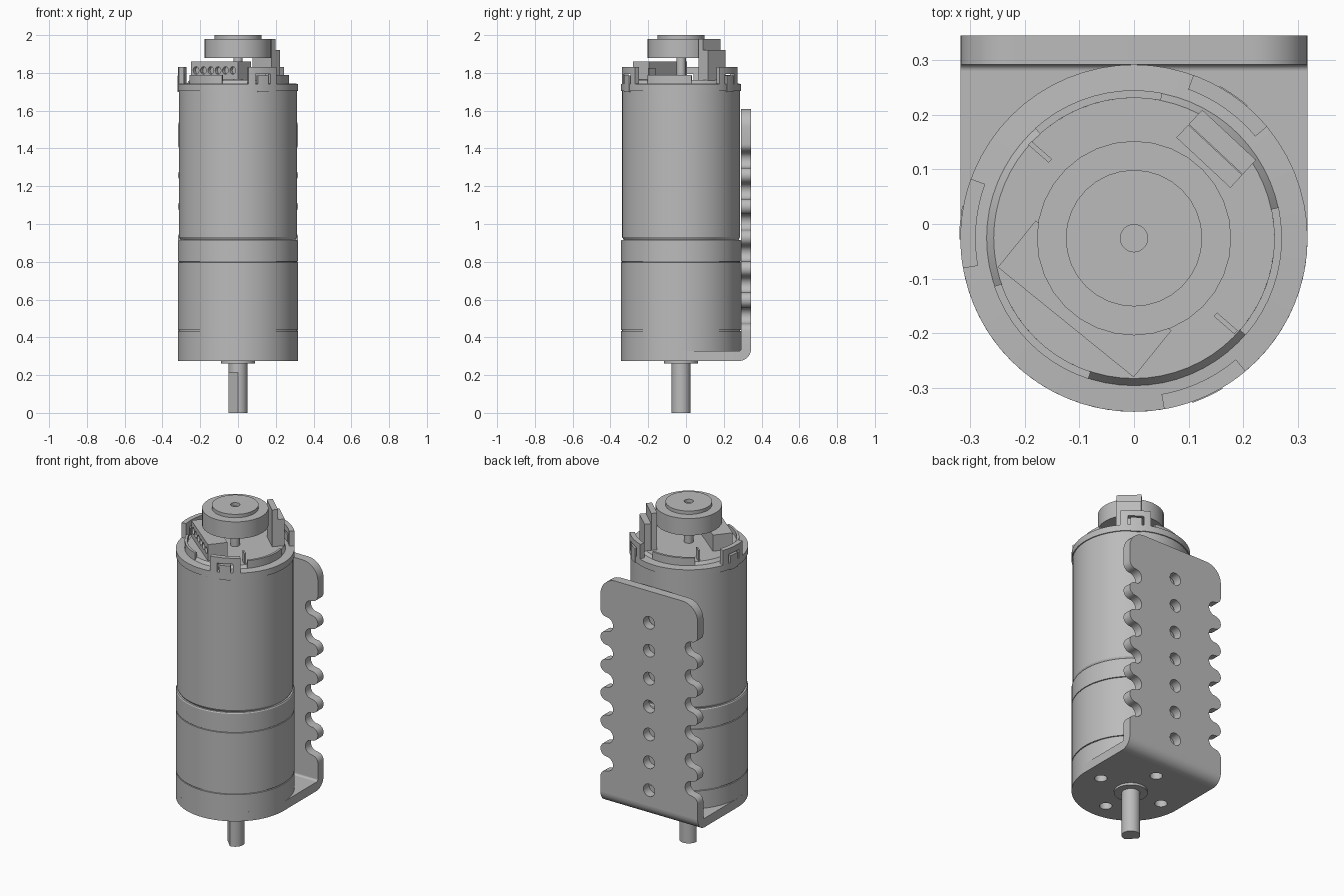
import bpy, bmesh, math
from math import sin, cos, pi, radians
from mathutils import Matrix, Vector

cube = bpy.data.objects.get("Cube")
if cube:
    bpy.data.objects.remove(cube, do_unlink=True)

grey = bpy.data.materials.new("metal_grey")
grey.use_nodes = True
tone = (0.5, 0.5, 0.5, 1)
grey.diffuse_color = tone
grey.node_tree.nodes["Principled BSDF"].inputs["Base Color"].default_value = tone

AXIS_Y = -0.026   # the motor axis sits a little forward of the centre
R = 0.318         # gearbox radius, also half the bracket width
STAND = Matrix.Rotation(pi / 2, 4, "X")   # turns a flat plate upright


def add(name, mesh, matrix=Matrix()):
    mesh.transform(matrix)
    mesh.materials.clear()
    mesh.materials.append(grey)
    obj = bpy.data.objects.new(name, mesh)
    bpy.context.collection.objects.link(obj)
    bpy.context.view_layer.objects.active = obj
    for other in bpy.context.selected_objects:
        other.select_set(False)
    obj.select_set(True)
    bpy.ops.object.shade_smooth_by_angle(angle=radians(30))
    return obj


def arc(cx, cy, r, a0, a1, n=10):
    steps = [radians(a0 + (a1 - a0) * i / n) for i in range(n + 1)]
    return [(cx + r * cos(a), cy + r * sin(a)) for a in steps]


def ring(cx, cy, r, n=20):
    return arc(cx, cy, r, 0, 360, n)[:-1]


def plate(name, loops, low, high, matrix=Matrix()):
    """Flat outline with optional holes, extruded from low to high."""
    curve = bpy.data.curves.new(name, "CURVE")
    curve.dimensions = "2D"
    curve.fill_mode = "BOTH"
    curve.extrude = (high - low) / 2
    for loop in loops:
        spline = curve.splines.new("POLY")
        spline.points.add(len(loop) - 1)
        for point, (x, y) in zip(spline.points, loop):
            point.co = (x, y, 0, 1)
        spline.use_cyclic_u = True
    temp = bpy.data.objects.new(name, curve)
    bpy.context.collection.objects.link(temp)
    bpy.context.view_layer.update()
    graph = bpy.context.evaluated_depsgraph_get()
    mesh = bpy.data.meshes.new_from_object(temp.evaluated_get(graph))
    bpy.data.objects.remove(temp, do_unlink=True)
    bm = bmesh.new()
    bm.from_mesh(mesh)
    bmesh.ops.remove_doubles(bm, verts=bm.verts, dist=0.00001)
    bmesh.ops.recalc_face_normals(bm, faces=bm.faces)
    bm.to_mesh(mesh)
    bm.free()
    return add(name, mesh, matrix @ Matrix.Translation((0, 0, (low + high) / 2)))


def lathe(name, profile, sides=64):
    """Turn (radius, height) points around the motor axis."""
    bm = bmesh.new()
    verts = [bm.verts.new((r, 0, z)) for r, z in profile]
    edges = [bm.edges.new(pair) for pair in zip(verts, verts[1:])]
    bmesh.ops.spin(bm, geom=verts + edges, cent=(0, 0, 0), axis=(0, 0, 1),
                   angle=2 * pi, steps=sides)
    bmesh.ops.remove_doubles(bm, verts=bm.verts, dist=0.0001)
    bmesh.ops.recalc_face_normals(bm, faces=bm.faces)
    mesh = bpy.data.meshes.new(name)
    bm.to_mesh(mesh)
    bm.free()
    return add(name, mesh, Matrix.Translation((0, AXIS_Y, 0)))


def sector(name, r0, r1, a0, a1, z0, z1):
    """Curved wall block around the motor axis."""
    plate(name, [arc(0, AXIS_Y, r1, a0, a1) + arc(0, AXIS_Y, r0, a1, a0)], z0, z1)


def box(name, centre, size, turn=0):
    bm = bmesh.new()
    bmesh.ops.create_cube(bm, size=1, matrix=Matrix.Diagonal((*size, 1)))
    mesh = bpy.data.meshes.new(name)
    bm.to_mesh(mesh)
    bm.free()
    add(name, mesh, Matrix.Translation(centre) @ Matrix.Rotation(radians(turn), 4, "Z"))


# Bracket back: scalloped edges and a centre row of holes
PITCH, TAB, NOTCH = 0.165, 0.04, 0.0425
TOP, LOW, CORNER = 1.61, 0.34, 0.1
edge = [(R, LOW)]
for i in range(6):
    z = 0.515 + i * PITCH
    edge += arc(R - TAB, z - PITCH / 2, TAB, 0, 90, 6)
    edge += arc(R - TAB, z, NOTCH, 270, 90, 10)
    edge += arc(R - TAB, z + PITCH / 2, TAB, 270, 360, 6)
edge += arc(R - CORNER, TOP - CORNER, CORNER, 0, 90)
outline = edge + [(-x, z) for x, z in reversed(edge)]
holes = [ring(0, 0.4325 + i * PITCH, 0.037) for i in range(7)]
plate("bracket_back", [outline] + holes, -0.345, -0.292, STAND)

# Bracket bend: quarter turn joining back and foot
bend = arc(0.28, LOW, 0.065, 270, 360) + arc(0.28, LOW, 0.012, 360, 270)
to_side = Matrix(((0, 0, 1, 0), (1, 0, 0, 0), (0, 1, 0, 0), (0, 0, 0, 1)))
plate("bracket_bend", [bend], -R, R, to_side)

# Bracket foot: rounded front, shaft opening and four screw holes
foot = [(R, 0.28)] + arc(0, AXIS_Y, R, 0, -180, 40) + [(-R, 0.28)]
screws = [ring(0.21 * cos(a), AXIS_Y + 0.21 * sin(a), 0.034)
          for a in (0, pi / 2, pi, 3 * pi / 2)]
plate("bracket_foot", [foot] + screws, 0.275, 0.328)

# Gearbox with seam grooves
groove = R - 0.006
lathe("gearbox", [(0, 0.322), (R, 0.322), (R, 0.433), (groove, 0.434), (groove, 0.438),
                  (R, 0.439), (R, 0.797), (groove, 0.798), (groove, 0.801), (R, 0.802),
                  (R, 0.91), (R - 0.004, 0.916), (0, 0.916)])
lathe("shaft_boss", [(0, 0.262), (0.09, 0.262), (0.09, 0.28), (0, 0.28)], 32)

# Output shaft with a flat on its lower length
lathe("shaft_root", [(0, 0.215), (0.05, 0.215), (0.05, 0.27), (0, 0.27)], 32)
plate("shaft_flat", [arc(0, AXIS_Y, 0.05, -90, 180, 24)], 0.0, 0.215)

# Motor can and end cap
lathe("motor_can", [(0, 0.91), (0.3, 0.91), (0.312, 0.93), (0.312, 1.71), (0, 1.71)])
lathe("end_cap", [(0, 1.705), (R, 1.705), (R, 1.742), (0.27, 1.745),
                  (0.257, 1.762), (0, 1.762)])

# Cap clips and guard walls, three around
for mid in (55, 175, 295):
    for side in (-1, 1):
        a = mid + side * 11.5
        sector("clip_post", 0.29, R, a - 3.5, a + 3.5, 1.74, 1.83)
    sector("clip_bridge", 0.29, R, mid - 8, mid + 8, 1.795, 1.83)
    sector("clip_hook", 0.29, R + 0.002, mid - 5.5, mid + 5.5, 1.7, 1.785)
    sector("guard_wall", 0.257, 0.271, mid + 24, mid + 77, 1.74, 1.79)

# Encoder magnet wheel on the rear shaft
lathe("rear_shaft", [(0, 1.75), (0.025, 1.75), (0.025, 1.89), (0, 1.89)], 16)
lathe("magnet_wheel", [(0, 1.88), (0.178, 1.88), (0.178, 1.98), (0.125, 1.98),
                       (0.125, 2.0), (0.025, 2.0), (0.025, 1.98), (0, 1.98)], 32)

# Encoder sensor post: tall inner strip, lower outer step
box("sensor_post", (0.138, 0.124, 1.87), (0.135, 0.032, 0.22), -43)
box("sensor_step", (0.162, 0.15, 1.84), (0.135, 0.036, 0.16), -43)

# Connector with six sockets, facing front right
face = Matrix.Translation((-0.125, -0.18, 0)) @ Matrix.Rotation(radians(-39), 4, "Z")
centre = face @ Vector((0, 0.065, 1.812))
box("connector_body", centre, (0.32, 0.09, 0.095), -39)
rim = [(-0.16, 1.765), (0.16, 1.765), (0.16, 1.86), (-0.16, 1.86)]
sockets = [ring(-0.125 + i * 0.05, 1.813, 0.02, 12) for i in range(6)]
plate("connector_face", [rim] + sockets, -0.021, 0.0, face @ STAND)

# Motor terminals
for x, y in ((-0.172, 0.132), (0.168, -0.182)):
    box("terminal", (x, y, 1.79), (0.05, 0.009, 0.07), -41)
